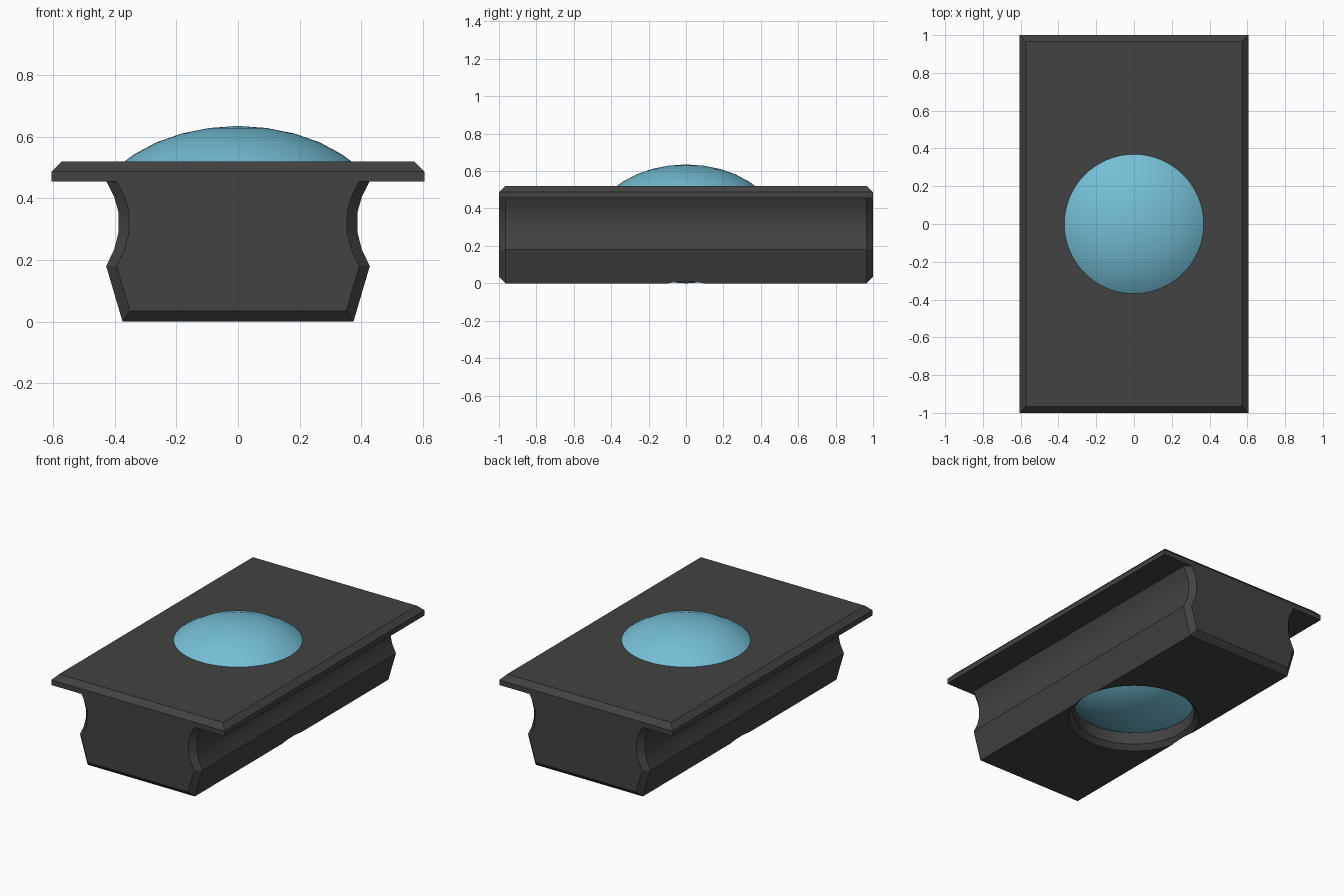
import bpy, bmesh, math

if "Cube" in bpy.data.objects:
    bpy.data.objects.remove(bpy.data.objects["Cube"])


def material(name, rgb):
    m = bpy.data.materials.new(name)
    m.diffuse_color = (*rgb, 1)
    m.use_nodes = True
    m.node_tree.nodes["Principled BSDF"].inputs["Base Color"].default_value = m.diffuse_color
    return m


DARK = material("dark grey", (0.055, 0.055, 0.055))
BLUE = material("light blue", (0.175, 0.52, 0.67))


def loft(name, rings, mat):
    """Skin a list of equal-length closed rings and cap both ends."""
    bm = bmesh.new()
    loops = [[bm.verts.new(p) for p in ring] for ring in rings]
    n = len(loops[0])
    for a, b in zip(loops, loops[1:]):
        for i in range(n):
            j = (i + 1) % n
            bm.faces.new((a[i], a[j], b[j], b[i]))
    bm.faces.new(loops[0])
    bm.faces.new(loops[-1])
    bmesh.ops.recalc_face_normals(bm, faces=bm.faces)
    mesh = bpy.data.meshes.new(name)
    bm.to_mesh(mesh)
    bm.free()
    obj = bpy.data.objects.new(name, mesh)
    bpy.context.collection.objects.link(obj)
    mesh.materials.append(mat)
    return obj


def rect(x, y, z):
    return [(-x, -y, z), (x, -y, z), (x, y, z), (-x, y, z)]


def circle(r, z, n=64):
    return [(r * math.cos(2 * math.pi * i / n), r * math.sin(2 * math.pi * i / n), z)
            for i in range(n)]


def select(obj):
    bpy.ops.object.select_all(action='DESELECT')
    obj.select_set(True)
    bpy.context.view_layer.objects.active = obj


def smooth(obj, angle):
    select(obj)
    bpy.ops.object.shade_smooth_by_angle(angle=math.radians(angle))


# Top plate with a chamfered upper rim
loft("top_plate", [rect(0.605, 1, 0.455), rect(0.605, 1, 0.487),
                   rect(0.573, 0.967, 0.52)], DARK)

# Body: grooved half profile, mirrored, with chamfered ends
HALF = [(0.375, 0), (0.428, 0.18), (0.402, 0.235), (0.388, 0.29),
        (0.388, 0.355), (0.402, 0.405), (0.43, 0.46)]


def section(y, inset):
    side = [(x - inset + (0.01 if z == 0 and inset else 0), max(z, inset)) for x, z in HALF]
    return [(x, y, z) for x, z in side] + [(-x, y, z) for x, z in reversed(side)]


body = loft("body", [section(-1, 0.034), section(-0.966, 0),
                     section(0.966, 0), section(1, 0.034)], DARK)

# Round socket with a chamfered mouth, cut into the underside
cutter = loft("socket_cutter", [circle(0.407, -0.02), circle(0.357, 0.03),
                                circle(0.357, 0.3)], DARK)
cutter.hide_render = True
cut = body.modifiers.new("socket", 'BOOLEAN')
cut.operation = 'DIFFERENCE'
cut.solver = 'EXACT'
cut.object = cutter
select(body)
bpy.ops.object.modifier_apply(modifier=cut.name)
bpy.data.objects.remove(cutter)
smooth(body, 30)

# Lens: squashed ball trimmed to a cylinder at its waist
MID = 0.3175
steps = [1, 11.25, 22.5, 33.75, 45, 52]
caps = [(0.48 * math.sin(math.radians(t)), MID * math.cos(math.radians(t))) for t in steps]
rings = [circle(r, MID + h) for r, h in caps]
rings += [circle(r, MID - h) for r, h in reversed(caps)]
smooth(loft("lens", rings, BLUE), 30)
